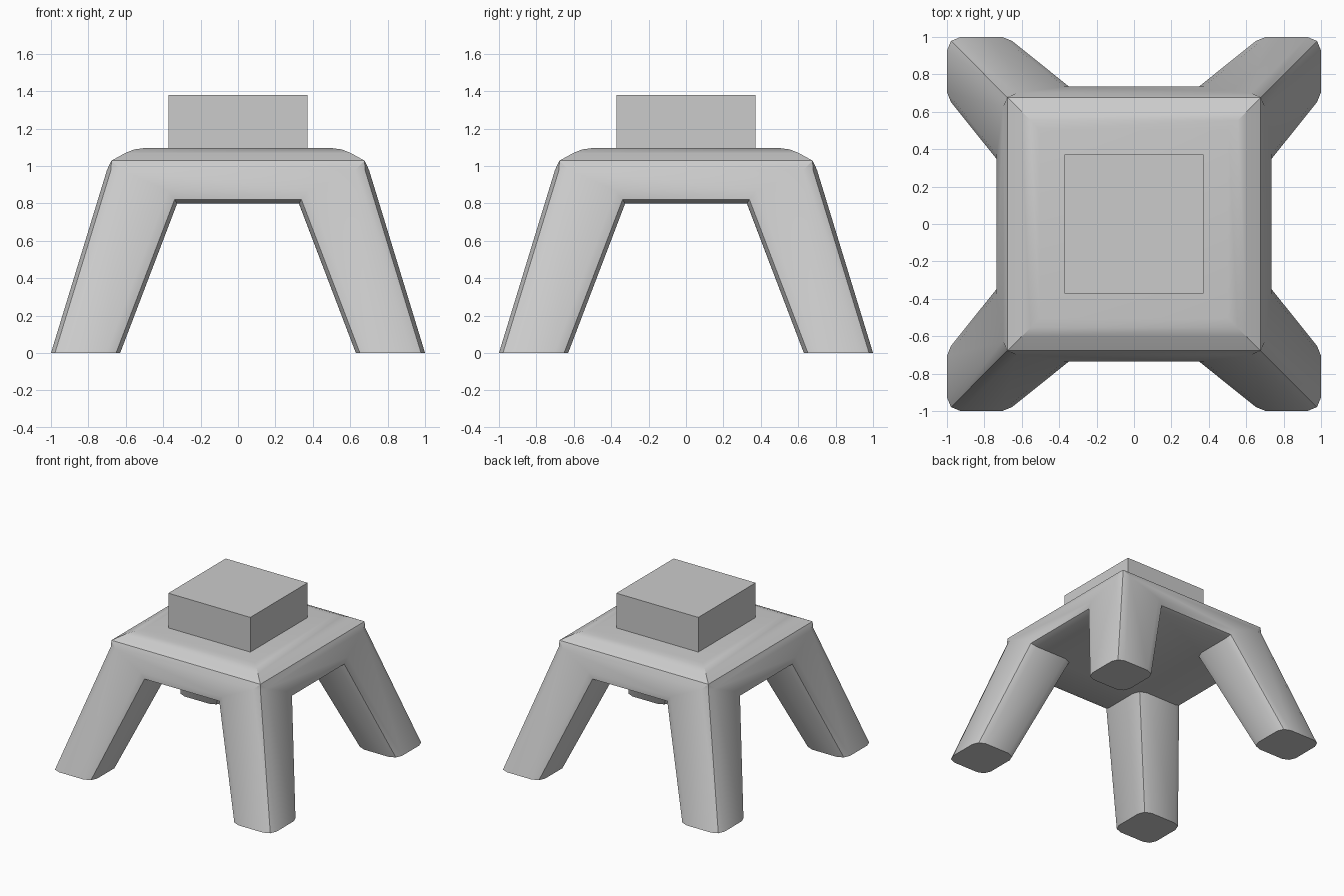
import bpy, bmesh, math
from mathutils import Matrix, Vector

if "Cube" in bpy.data.objects:
    bpy.data.objects.remove(bpy.data.objects["Cube"])

FOOT_IN, ARCH_W, ARCH_Z, SHOULDER_Z = 0.63, 0.325, 0.80, 0.98
ARCH_OUT = 1 - 0.30 * ARCH_Z / SHOULDER_Z
# half-width and height of the rounded shoulder
RINGS = [(0.70, SHOULDER_Z), (0.677, 1.028), (0.605, 1.068), (0.555, 1.088), (0.505, 1.095)]

bm = bmesh.new()


def turned(points, k):
    rot = Matrix.Rotation(k * math.pi / 2, 3, 'Z')
    return [rot @ Vector(p) for p in points]


def face(points):
    bm.faces.new([bm.verts.new(p) for p in points])


f, w, a, o, s = FOOT_IN, ARCH_W, ARCH_Z, ARCH_OUT, RINGS[0][0]
underside, cap = [], []
for k in range(4):
    # arched outer side
    face(turned([(-1, -1, 0), (-f, -1, 0), (-w, -o, a), (w, -o, a), (f, -1, 0),
                 (1, -1, 0), (s, -s, SHOULDER_Z), (-s, -s, SHOULDER_Z)], k))
    # inner leg sides and foot
    face(turned([(f, -1, 0), (w, -o, a), (w, -w, a), (f, -f, 0)], k))
    face(turned([(1, -f, 0), (f, -f, 0), (w, -w, a), (o, -w, a)], k))
    face(turned([(f, -1, 0), (f, -f, 0), (1, -f, 0), (1, -1, 0)], k))
    # shoulder curving into the top
    for (r0, z0), (r1, z1) in zip(RINGS, RINGS[1:]):
        face(turned([(-r0, -r0, z0), (r0, -r0, z0), (r1, -r1, z1), (-r1, -r1, z1)], k))
    underside += turned([(-w, -w, a), (-w, -o, a), (w, -o, a)], k)
    r, z = RINGS[-1]
    cap += turned([(-r, -r, z)], k)
face(underside[::-1])
face(cap)
bmesh.ops.remove_doubles(bm, verts=bm.verts[:], dist=1e-4)
bmesh.ops.recalc_face_normals(bm, faces=bm.faces[:])
bm.normal_update()


def is_rounded(e):
    z0, z1 = sorted(v.co.z for v in e.verts)
    return z1 > 0.01 and z0 < 0.9 and e.is_convex


# round the leg corners and the arch edges
bmesh.ops.bevel(bm, geom=[e for e in bm.edges if is_rounded(e)], offset=0.07,
                offset_type='OFFSET', segments=2, profile=0.5, affect='EDGES')
bmesh.ops.recalc_face_normals(bm, faces=bm.faces[:])

mesh = bpy.data.meshes.new("legged_base")
bm.to_mesh(mesh)
bm.free()
base = bpy.data.objects.new("legged_base", mesh)
bpy.context.collection.objects.link(base)
bpy.context.view_layer.objects.active = base
base.select_set(True)
bpy.ops.object.shade_smooth_by_angle(angle=math.radians(30))

# block on top
bpy.ops.mesh.primitive_cube_add(size=1, location=(0, 0, 1.2375))
block = bpy.context.object
block.name = "top_block"
block.scale = (0.745, 0.745, 0.285)
